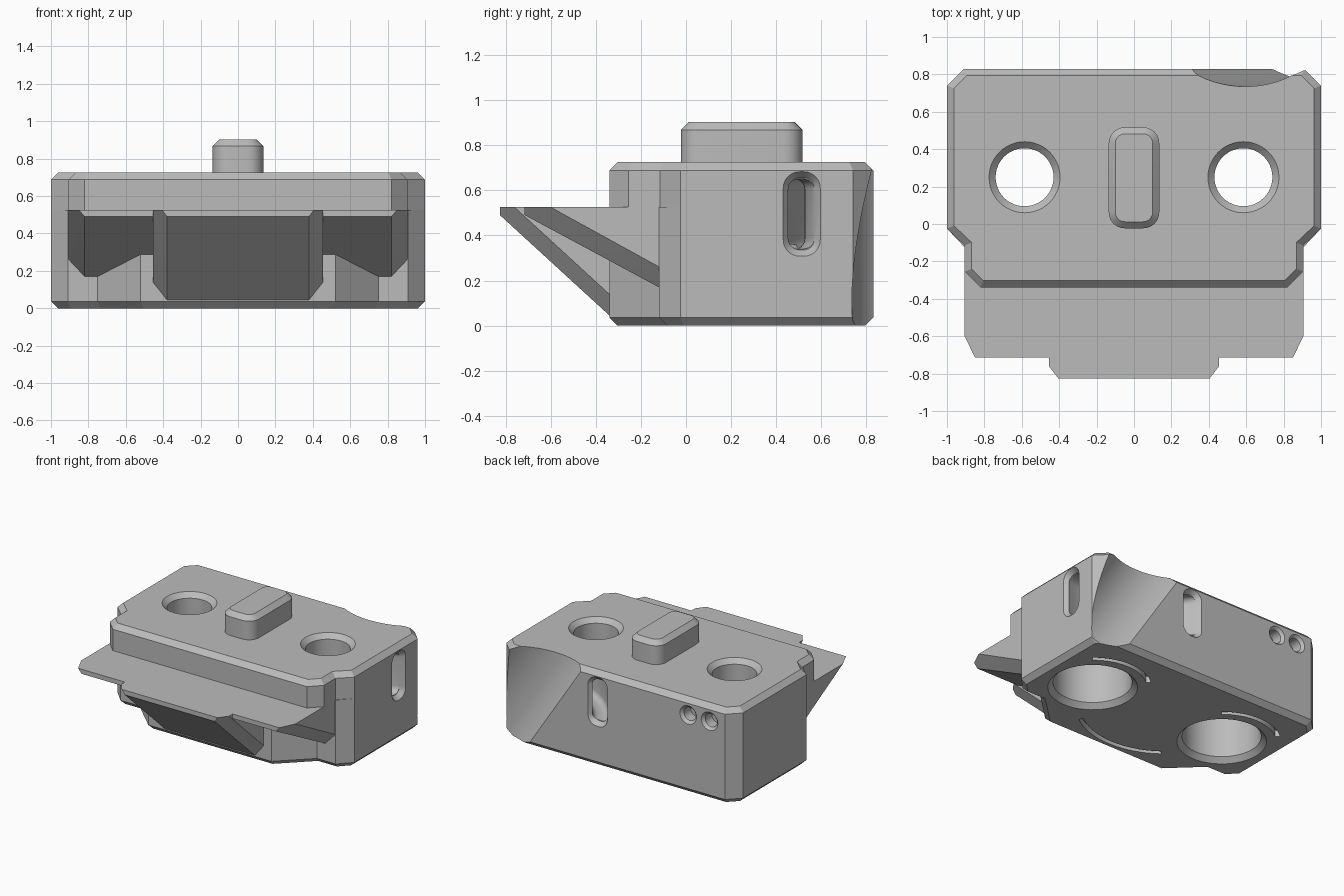
import bpy, bmesh
from math import pi, sin, cos, radians
from mathutils import Vector, Matrix

if "Cube" in bpy.data.objects:
    bpy.data.objects.remove(bpy.data.objects["Cube"])

grey = bpy.data.materials.new("plain grey")
grey.use_nodes = True
grey.diffuse_color = (0.5, 0.5, 0.5, 1)
grey.node_tree.nodes["Principled BSDF"].inputs["Base Color"].default_value = (0.5, 0.5, 0.5, 1)


def finish(name, bm):
    bmesh.ops.recalc_face_normals(bm, faces=bm.faces)
    mesh = bpy.data.meshes.new(name)
    bm.to_mesh(mesh)
    bm.free()
    mesh.materials.append(grey)
    ob = bpy.data.objects.new(name, mesh)
    bpy.context.collection.objects.link(ob)
    return ob


def loft(name, rings, matrix=Matrix(), closed=False):
    """Skin (outline, height) rings, capped at both ends or joined in a loop."""
    bm = bmesh.new()
    loops = [[bm.verts.new(matrix @ Vector((p[0], p[1], z))) for p in pts] for pts, z in rings]
    pairs = list(zip(loops, loops[1:]))
    if closed:
        pairs.append((loops[-1], loops[0]))
    else:
        bm.faces.new(loops[0])
        bm.faces.new(loops[-1])
    for a, b in pairs:
        for i in range(len(a)):
            j = (i + 1) % len(a)
            bm.faces.new((a[i], a[j], b[j], b[i]))
    return finish(name, bm)


def hull(name, half):
    """Convex solid from points mirrored across x."""
    bm = bmesh.new()
    for x, y, z in half:
        bm.verts.new((x, y, z))
        bm.verts.new((-x, y, z))
    res = bmesh.ops.convex_hull(bm, input=bm.verts)
    bmesh.ops.delete(bm, geom=list(set(res["geom_interior"])), context='VERTS')
    bmesh.ops.dissolve_limit(bm, angle_limit=0.01, verts=bm.verts, edges=bm.edges)
    return finish(name, bm)


def mirrored(half):
    return half + [(-x, y) for x, y in reversed(half)]


def inset(pts, d):
    """Mitred inset of a counter-clockwise outline."""
    out = []
    for i, p in enumerate(pts):
        p, a, b = Vector(p), Vector(pts[i - 1]), Vector(pts[(i + 1) % len(pts)])
        u, v = (p - a).normalized(), (b - p).normalized()
        n, m = Vector((-u.y, u.x)), Vector((-v.y, v.x))
        out.append(p + (n + m) * d / (1 + n.dot(m)))
    return out


def circle(r, cx=0, cy=0, n=48):
    return [(cx + r * cos(2 * pi * i / n), cy + r * sin(2 * pi * i / n)) for i in range(n)]


def rounded(w, h, r, cx=0, cy=0, n=6):
    pts = []
    for k, (sx, sy) in enumerate([(1, 1), (-1, 1), (-1, -1), (1, -1)]):
        for i in range(n + 1):
            t = pi / 2 * (k + i / n)
            pts.append((cx + sx * (w / 2 - r) + r * cos(t), cy + sy * (h / 2 - r) + r * sin(t)))
    return pts


def arc_band(cx, cy, r, w, start, end, n=20):
    ang = [radians(start + (end - start) * i / n) for i in range(n + 1)]
    ring = lambda q, a: [(cx + q * cos(t), cy + q * sin(t)) for t in a]
    return ring(r + w / 2, ang) + ring(r - w / 2, ang[::-1])


def combine(target, tool, op):
    mod = target.modifiers.new(op.lower(), 'BOOLEAN')
    mod.operation, mod.object, mod.solver = op, tool, 'EXACT'
    bpy.context.view_layer.objects.active = target
    bpy.ops.object.modifier_apply(modifier=mod.name)
    bpy.data.objects.remove(tool)


# Housing: lower block and wider upper block, chamfered at floor and top
EDGE, STEP, TOP = 0.037, 0.525, 0.725
back = [(1, -0.025), (1, 0.74), (0.91, 0.83)]
lower = mirrored([(0.52, -0.34), (0.75, -0.12), (0.91, -0.12)] + back)
upper = mirrored([(0.82, -0.34), (0.905, -0.255), (0.905, -0.115)] + back)
housing = loft("housing", [(inset(lower, EDGE), 0), (lower, EDGE), (lower, STEP)])
combine(housing, loft("upper_block", [(upper, STEP), (upper, TOP - EDGE), (inset(upper, EDGE), TOP)]), 'UNION')

# Front shelf wings and the central wedge below them
combine(housing, hull("wings", [
    (0.905, -0.06, STEP), (0.905, -0.6, STEP), (0.85, -0.715, STEP), (0.82, -0.715, 0.49),
    (0.82, -0.06, 0.138), (0.905, -0.06, 0.228)]), 'UNION')
combine(housing, hull("wedge", [
    (0.455, -0.3, STEP), (0.455, -0.76, STEP), (0.405, -0.825, STEP), (0.38, -0.825, 0.49),
    (0.38, -0.31, 0.018), (0.455, -0.3, 0.103)]), 'UNION')

# Raised key on top
key = rounded(0.27, 0.54, 0.085, 0, 0.247)
combine(housing, loft("key", [(key, 0.6), (key, 0.868), (inset(key, 0.035), 0.902)]), 'UNION')

# Stepped bores through the block, with an arc groove behind each
for x in (-0.585, 0.585):
    bore = [(0.322, -0.01), (0.275, 0.037), (0.275, 0.36), (0.155, 0.36), (0.155, 0.69), (0.2, 0.735)]
    combine(housing, loft("bore", [(circle(r, x, 0.25), z) for r, z in bore]), 'DIFFERENCE')
    groove = arc_band(x, 0.25, 0.395, 0.035, 50, 130)
    combine(housing, loft("groove", [(groove, -0.1), (groove, 0.05)]), 'DIFFERENCE')
groove = arc_band(0, 0.34, 0.6, 0.035, 233, 307)
combine(housing, loft("front_groove", [(groove, -0.1), (groove, 0.05)]), 'DIFFERENCE')

# Slanted round scoop in the back corner
axis = Vector((0.45, 0, -0.685))
tilt = Matrix.Translation((0.82, 1.135, 0.38)) @ axis.to_track_quat('Z', 'Y').to_matrix().to_4x4()
combine(housing, loft("scoop", [(circle(0.4, n=96), -1.5), (circle(0.4, n=96), 1.5)], tilt), 'DIFFERENCE')

# Curved strap tunnel around the scoop, opening at side and back
section = rounded(0.11, 0.31, 0.045, 0.665, 0.495)
bm_rings = bmesh.new()
loops = []
for i in range(96):
    t = 2 * pi * i / 96
    loops.append([bm_rings.verts.new((0.74 + r * cos(t), 1.135 + r * sin(t), z)) for r, z in section])
for i, a in enumerate(loops):
    b = loops[(i + 1) % len(loops)]
    for j in range(len(a)):
        k = (j + 1) % len(a)
        bm_rings.faces.new((a[j], a[k], b[k], b[j]))
combine(housing, finish("strap_tunnel", bm_rings), 'DIFFERENCE')

# Chamfered mouths of the tunnel and two round sockets on the back
side_face = Matrix(((0, 0, 1, 1), (1, 0, 0, 0.513), (0, 1, 0, 0.495), (0, 0, 0, 1)))
back_face = Matrix(((-1, 0, 0, 0.165), (0, 0, 1, 0.83), (0, 1, 0, 0.495), (0, 0, 0, 1)))
mouth = rounded(0.18, 0.39, 0.08)
for face in (side_face, back_face):
    combine(housing, loft("mouth", [(inset(mouth, 0.035), -0.035), (mouth, 0.01)], face), 'DIFFERENCE')
for x in (-0.6, -0.78):
    place = Matrix.Translation((x, 0.83, 0.6)) @ Matrix.Rotation(-pi / 2, 4, 'X')
    socket = [(circle(r), z) for r, z in ((0.05, -0.1), (0.05, -0.02), (0.08, 0.01))]
    combine(housing, loft("socket", socket, place), 'DIFFERENCE')

# Smooth the round walls, keep the chamfers crisp
bpy.ops.object.select_all(action='DESELECT')
housing.select_set(True)
bpy.context.view_layer.objects.active = housing
bpy.ops.object.shade_smooth_by_angle(angle=radians(25))
